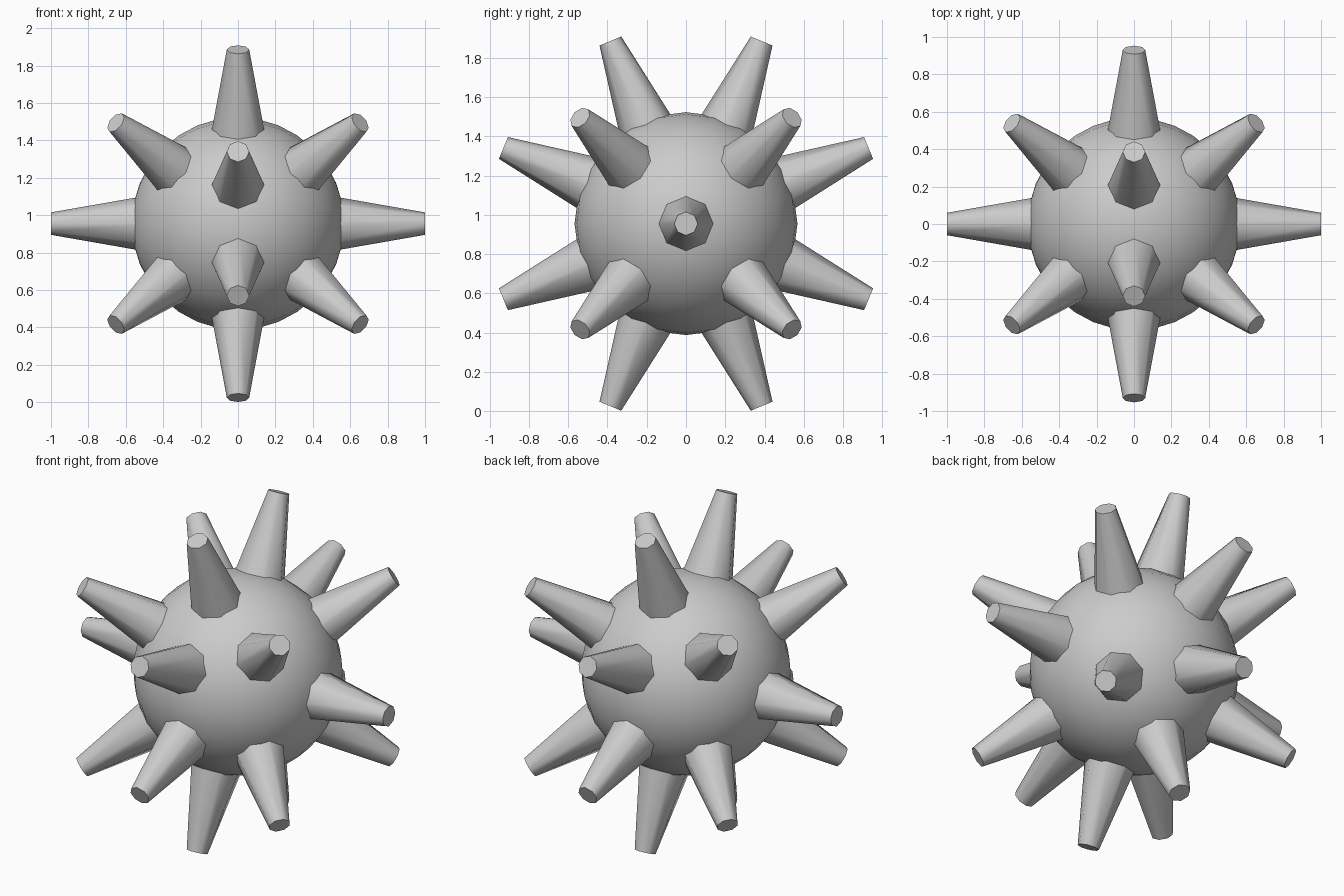
import bpy, math
from mathutils import Vector, Matrix

cube = bpy.data.objects.get("Cube")
if cube:
    bpy.data.objects.remove(cube, do_unlink=True)

CENTRE = Vector((0, 0, 0.955))

grey = bpy.data.materials.new("plain_grey")
grey.use_nodes = True
colour = (0.6, 0.6, 0.6, 1)
grey.diffuse_color = colour
grey.node_tree.nodes["Principled BSDF"].inputs["Base Color"].default_value = colour


def finish(name):
    obj = bpy.context.object
    obj.name = name
    obj.data.materials.append(grey)
    bpy.ops.object.shade_smooth_by_angle(angle=math.radians(60))
    return obj


def spike(name, direction, length):
    """Tapered eight-sided spike pointing straight out from the body centre."""
    inner, inner_radius, tip_radius = 0.45, 0.156, 0.06
    bpy.ops.mesh.primitive_cone_add(vertices=8, radius1=inner_radius,
                                    radius2=tip_radius, depth=length - inner)
    obj = finish(name)
    out = Vector(direction).normalized()
    # keep one corner of the section in line with the x axis where possible
    side = Vector((1, 0, 0)) if abs(out.x) < 0.9 else Vector((0, 1, 0))
    up = out.cross(side).normalized()
    side = up.cross(out)
    turn = Matrix((side, up, out)).transposed().to_4x4()
    obj.matrix_world = Matrix.Translation(CENTRE + out * (length + inner) / 2) @ turn


# round body, poles on the x axis
bpy.ops.mesh.primitive_uv_sphere_add(segments=24, ring_count=16, radius=0.568,
                                     location=CENTRE, rotation=(0, math.pi / 2, 0))
finish("body")

# side spikes
spike("left_spike", (1, 0, 0), 1.0)
spike("right_spike", (-1, 0, 0), 1.0)

# ring of eight spikes around the middle
for i in range(8):
    a = math.radians(22.5 + 45 * i)
    spike(f"middle_spike_{i + 1}", (0, math.sin(a), math.cos(a)), 1.007)

# four diagonal spikes on each side
for side_name, sx in (("left", 1), ("right", -1)):
    for y_name, sy in (("front", -1), ("back", 1)):
        for z_name, sz in (("upper", 1), ("lower", -1)):
            spike(f"{z_name}_{y_name}_{side_name}_spike",
                  (0.655 * sx, 0.541 * sy, 0.541 * sz), 1.005)
